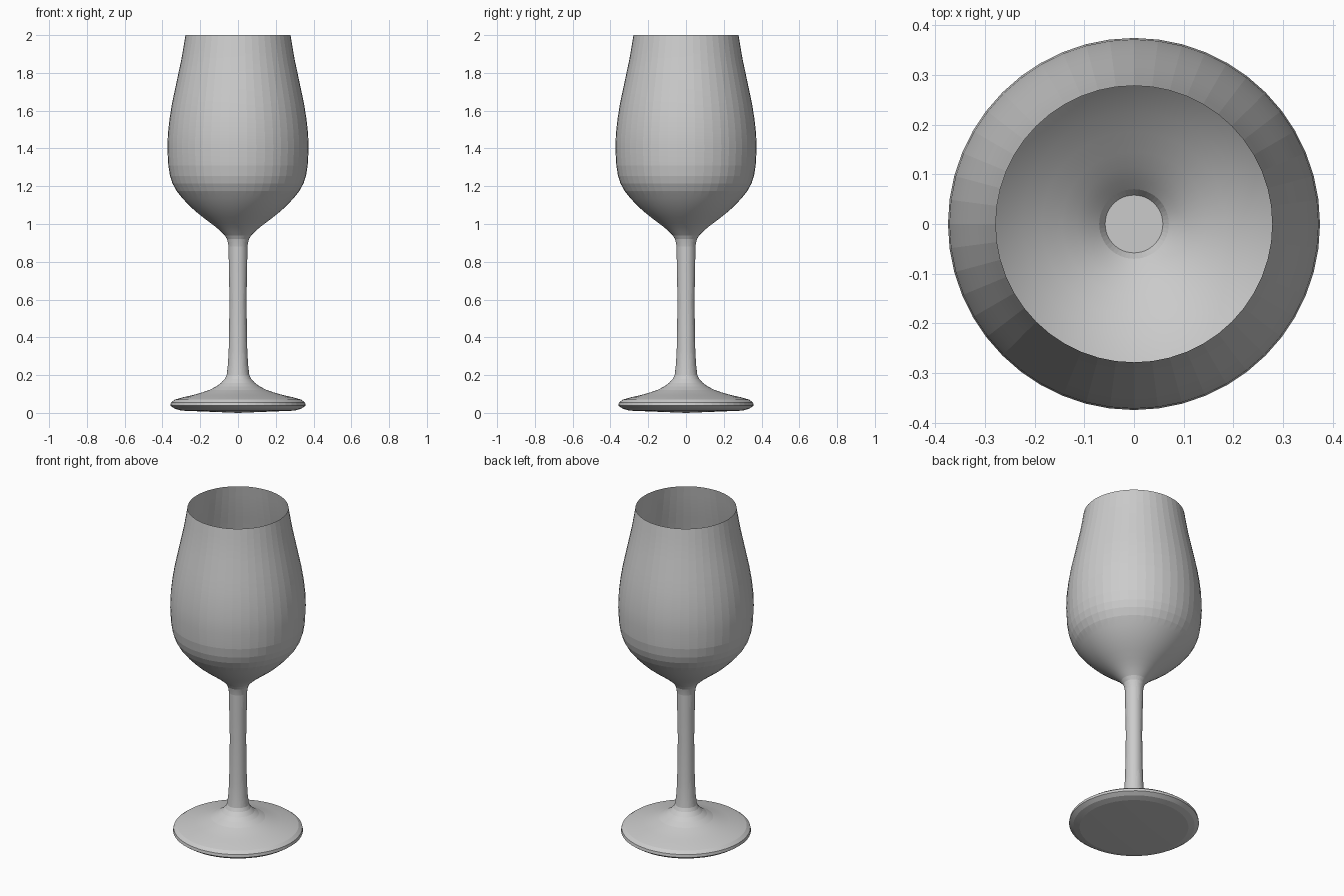
import bpy
import bmesh
from math import cos, sin, pi

SIDES = 48

cube = bpy.data.objects.get("Cube")
if cube:
    bpy.data.objects.remove(cube)

grey = bpy.data.materials.new("light_grey")
grey.use_nodes = True
colour = (0.6, 0.6, 0.6, 1)
grey.diffuse_color = colour
grey.node_tree.nodes["Principled BSDF"].inputs["Base Color"].default_value = colour


def lathe(name, profile, cap=False):
    """Spin a (radius, height) profile, listed bottom to top, about z."""
    bm = bmesh.new()
    rings = []
    for r, z in profile:
        if r == 0:
            rings.append([bm.verts.new((0, 0, z))] * SIDES)
        else:
            rings.append([bm.verts.new((r * cos(2 * pi * i / SIDES),
                                        r * sin(2 * pi * i / SIDES), z))
                          for i in range(SIDES)])
    for low, high in zip(rings, rings[1:]):
        for i in range(SIDES):
            j = (i + 1) % SIDES
            corners = dict.fromkeys((low[i], low[j], high[j], high[i]))
            bm.faces.new(list(corners))
    if cap:
        bm.faces.new(rings[-1])
    mesh = bpy.data.meshes.new(name)
    bm.to_mesh(mesh)
    bm.free()
    mesh.materials.append(grey)
    obj = bpy.data.objects.new(name, mesh)
    bpy.context.collection.objects.link(obj)
    bpy.context.view_layer.objects.active = obj
    obj.select_set(True)
    bpy.ops.object.shade_smooth_by_angle(angle=0.1)
    obj.select_set(False)
    return obj


# Foot: shallow underside, bevelled rim and a flared top
lathe("foot", [(0, 0), (0.3, 0.012), (0.335, 0.022), (0.358, 0.038), (0.355, 0.055),
               (0.335, 0.07), (0.29, 0.083), (0.24, 0.094), (0.19, 0.108),
               (0.15, 0.122), (0.115, 0.14), (0.09, 0.158), (0.07, 0.18),
               (0.06, 0.2)])

# Stem: slender column, closed where it meets the bowl
lathe("stem", [(0.06, 0.2), (0.053, 0.26), (0.049, 0.34), (0.047, 0.45), (0.045, 0.6),
               (0.048, 0.75), (0.05, 0.88), (0.053, 0.9), (0.058, 0.92)], cap=True)

# Bowl: thin open shell
lathe("bowl", [(0.058, 0.92), (0.07, 0.94), (0.09, 0.96), (0.115, 0.982), (0.145, 1.005),
               (0.185, 1.035), (0.225, 1.067), (0.26, 1.1), (0.295, 1.137),
               (0.325, 1.175), (0.347, 1.215), (0.36, 1.255), (0.369, 1.31),
               (0.374, 1.4), (0.371, 1.48), (0.362, 1.56), (0.349, 1.64),
               (0.332, 1.72), (0.315, 1.8), (0.3, 1.87), (0.288, 1.94),
               (0.278, 2)])
